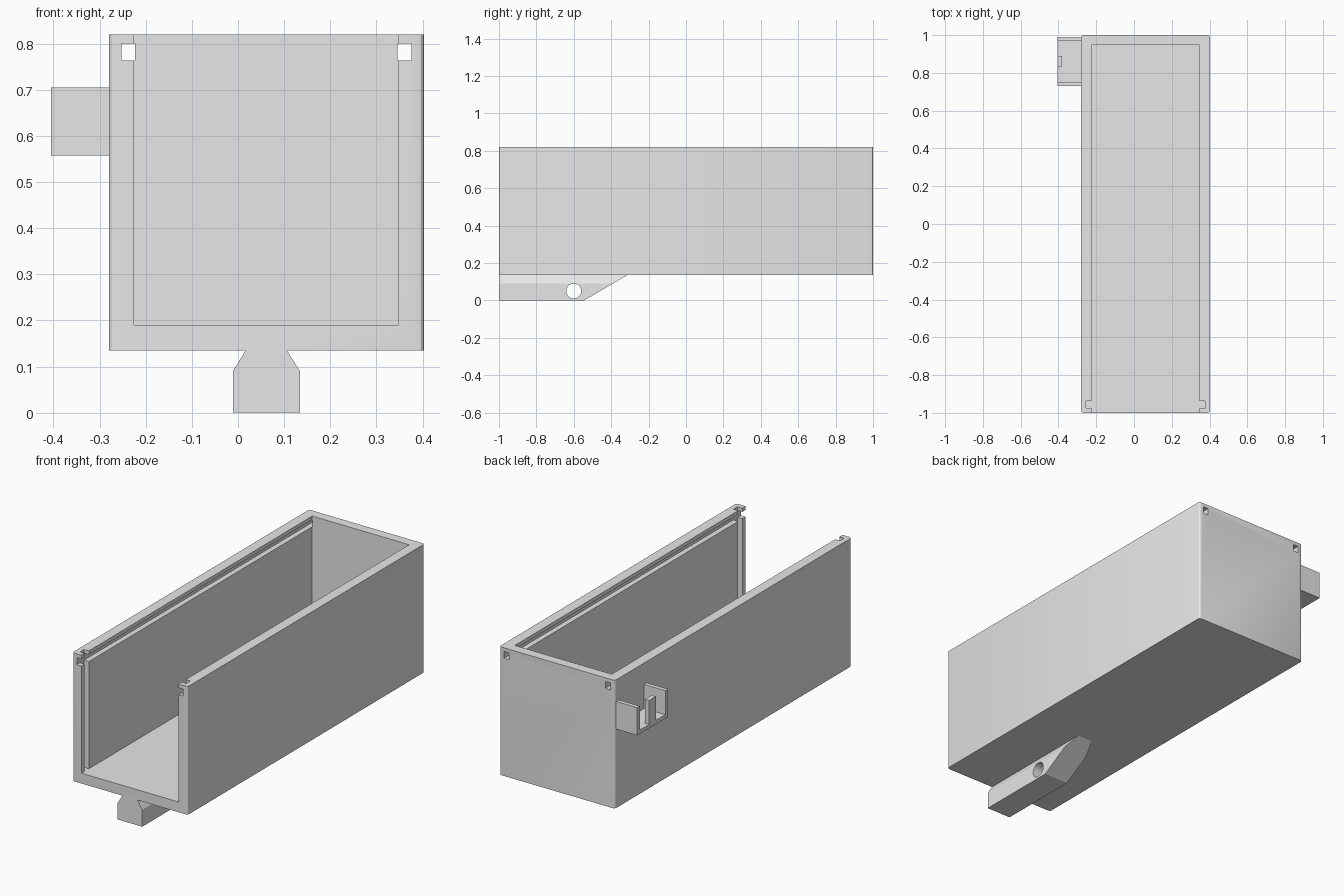
import bpy, bmesh, math
from mathutils import Matrix

scene_cube = bpy.data.objects.get("Cube")
if scene_cube:
    bpy.data.objects.remove(scene_cube, do_unlink=True)

GREY = (0.8, 0.8, 0.8, 1.0)
plastic = bpy.data.materials.new("grey plastic")
plastic.use_nodes = True
plastic.diffuse_color = GREY
plastic.node_tree.nodes["Principled BSDF"].inputs["Base Color"].default_value = GREY


def finish(name, bm):
    bmesh.ops.recalc_face_normals(bm, faces=bm.faces)
    mesh = bpy.data.meshes.new(name)
    bm.to_mesh(mesh)
    bm.free()
    mesh.materials.append(plastic)
    obj = bpy.data.objects.new(name, mesh)
    bpy.context.collection.objects.link(obj)
    return obj


def add_box(bm, x, y, z):
    """Box given by its (low, high) range on each axis."""
    verts = bmesh.ops.create_cube(bm, size=1)["verts"]
    for v in verts:
        for i, (lo, hi) in enumerate((x, y, z)):
            v.co[i] = lo if v.co[i] < 0 else hi


def box(name, x, y, z):
    bm = bmesh.new()
    add_box(bm, x, y, z)
    return finish(name, bm)


def cut(target, cutter):
    mod = target.modifiers.new("cut", "BOOLEAN")
    mod.operation = "DIFFERENCE"
    mod.solver = "EXACT"
    mod.object = cutter
    bpy.context.view_layer.objects.active = target
    bpy.ops.object.modifier_apply(modifier=mod.name)
    bpy.data.objects.remove(cutter, do_unlink=True)


# Main box with slightly rounded upright edges
LEFT, RIGHT, BOTTOM, TOP = 0.403, -0.28, 0.135, 0.82
bm = bmesh.new()
add_box(bm, (RIGHT, LEFT), (-1, 1), (BOTTOM, TOP))
upright = [e for e in bm.edges if abs(e.verts[0].co.z - e.verts[1].co.z) > 0.1]
bmesh.ops.bevel(bm, geom=upright, offset=0.013, segments=3, profile=0.5, affect="EDGES")
body = finish("box_body", bm)

# Cavity, open at the top and the front
WALL = 0.055
cut(body, box("cavity", (RIGHT + WALL, LEFT - WALL), (-1.1, 0.948), (0.19, 1)))

# Lid rails running through the back, and upright slots for a front panel
for x in ((RIGHT + 0.027, RIGHT + 0.057), (LEFT - 0.057, LEFT - 0.027)):
    cut(body, box("lid_rail", x, (-1.1, 1.1), (0.763, 0.80)))
    cut(body, box("panel_slot", x, (-0.973, -0.938), (0.19, 1)))

# Mounting foot: tapered section, extruded backwards
bm = bmesh.new()
section = [(-0.011, 0), (0.134, 0), (0.134, 0.09), (0.106, BOTTOM),
           (0.017, BOTTOM), (-0.011, 0.09)]
face = bm.faces.new([bm.verts.new((x, -1, z)) for x, z in section])
ext = bmesh.ops.extrude_face_region(bm, geom=[face])
for v in ext["geom"]:
    if isinstance(v, bmesh.types.BMVert):
        v.co.y = -0.545 + v.co.z * (0.23 / BOTTOM)   # sloped rear end
foot = finish("mounting_foot", bm)

# Cross hole through the foot
bm = bmesh.new()
bmesh.ops.create_cone(bm, cap_ends=True, segments=32, radius1=0.04, radius2=0.04, depth=0.4,
                      matrix=Matrix.Translation((0.06, -0.6, 0.05))
                      @ Matrix.Rotation(math.pi / 2, 4, "Y"))
cut(foot, finish("foot_hole", bm))

# Side bracket: tray with two end walls and a central outer prong
OUT, LOW, HIGH = -0.405, 0.557, 0.705
box("bracket_floor", (OUT, RIGHT), (0.73, 0.99), (LOW, LOW + 0.02))
box("bracket_front_wall", (OUT, RIGHT), (0.73, 0.753), (LOW + 0.02, HIGH))
box("bracket_back_wall", (OUT, RIGHT), (0.968, 0.99), (LOW + 0.02, HIGH))
box("bracket_prong", (OUT, OUT + 0.025), (0.833, 0.89), (LOW + 0.02, HIGH))

# Smooth the rounded parts only
bpy.ops.object.select_all(action="DESELECT")
for obj in (body, foot):
    obj.select_set(True)
bpy.context.view_layer.objects.active = body
bpy.ops.object.shade_smooth_by_angle(angle=math.radians(25))
